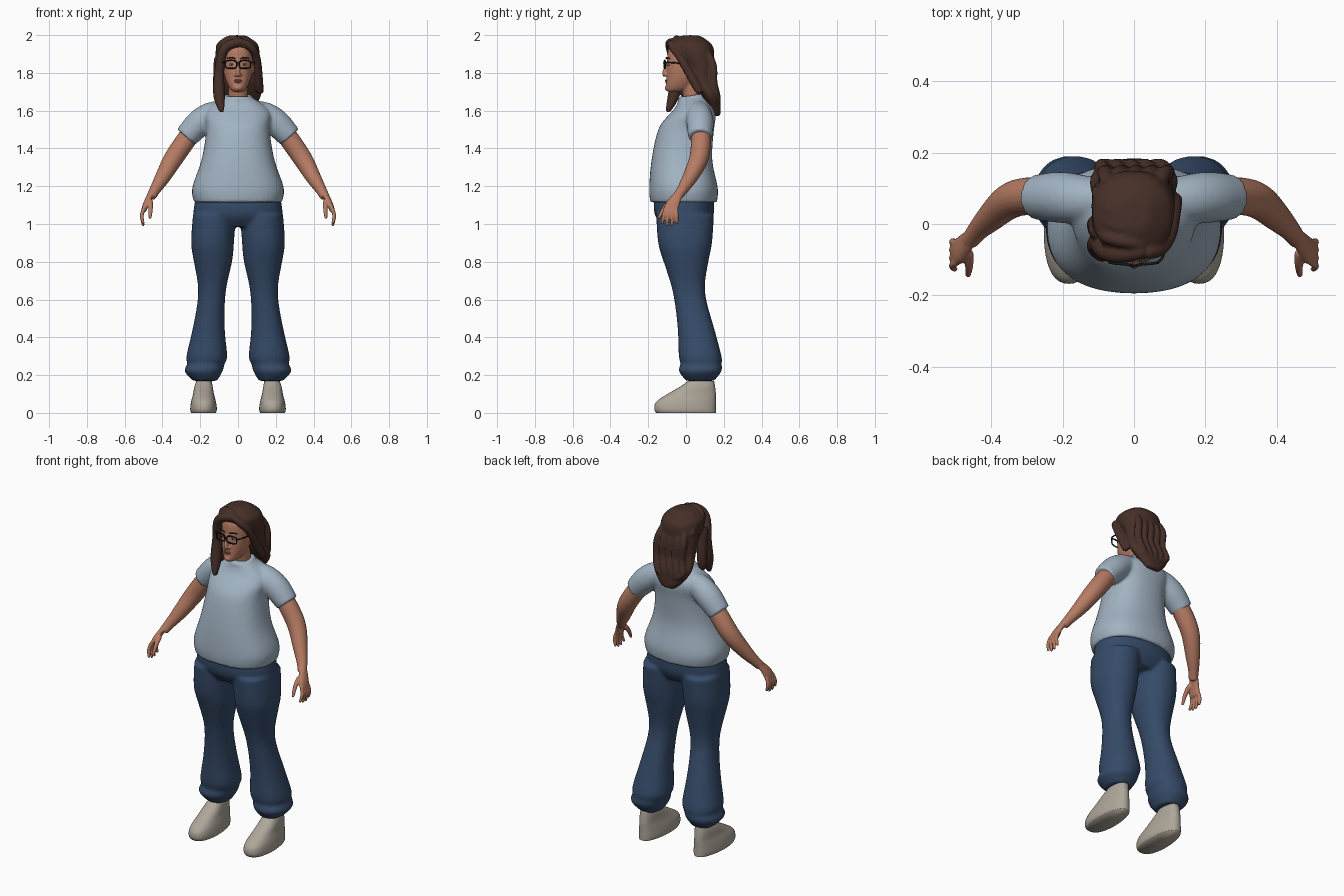
import bpy, bmesh, math
from mathutils import Vector

cube = bpy.data.objects.get("Cube")
if cube:
    bpy.data.objects.remove(cube)


def material(name, red, green, blue):
    mat = bpy.data.materials.new(name)
    mat.use_nodes = True
    mat.diffuse_color = (red, green, blue, 1)
    shader = next(node for node in mat.node_tree.nodes if node.type == 'BSDF_PRINCIPLED')
    shader.inputs["Base Color"].default_value = mat.diffuse_color
    shader.inputs["Roughness"].default_value = .8
    return mat


skin = material("warm_skin", .47, .2, .125)
brown = material("brown_hair", .062, .029, .021)
cloth = material("pale_blue_cloth", .36, .45, .54)
denim = material("navy_denim", .036, .07, .14)
canvas = material("stone_canvas", .42, .38, .32)
black = material("black_frame", .01, .01, .01)
white = material("eye_white", .55, .48, .42)
hazel = material("iris_brown", .05, .02, .01)
rose = material("lip_rose", .36, .12, .09)


def flow(rows, steps=3):
    """Smoothly interpolate a few key rows of numbers."""
    rows = [Vector(row) for row in rows]
    last = len(rows) - 1
    result = []
    for i in range(last):
        start, end = rows[i], rows[i + 1]
        leave = (end - rows[max(i - 1, 0)]) / 2
        arrive = (rows[min(i + 2, last)] - start) / 2
        for step in range(steps):
            t = step / steps
            ease = t * t * (3 - 2 * t)
            result.append(start.lerp(end, ease) + leave * t * (1 - t) ** 2 - arrive * t * t * (1 - t))
    return result + [rows[last]]


def turns(count):
    return [math.tau * i / count for i in range(count)]


def power(value, exponent):
    return math.copysign(abs(value) ** exponent, value)


def loft(rows, exponent=.9):
    """Horizontal rings, each row: height, x min, x max, y front, y back."""
    rings = []
    for z, left, right, front, back in flow(rows):
        middle = Vector(((left + right) / 2, (front + back) / 2, z))
        wide, deep = (right - left) / 2, (back - front) / 2
        rings.append([middle + Vector((wide * power(math.cos(a), exponent),
                                       deep * power(math.sin(a), exponent), 0)) for a in turns(20)])
    return rings


def centred(rows, exponent=.9):
    """Symmetric loft, each row: height, half width, y front, y back."""
    return loft([(z, -half, half, front, back) for z, half, front, back in rows], exponent)


def tube(path):
    """Round rings carried along a path of x, y, z, radius."""
    path = flow(path)
    points = [row.to_3d() for row in path]
    rings, heading = [], None
    for i, row in enumerate(path):
        ahead = points[min(i + 1, len(points) - 1)] - points[max(i - 1, 0)]
        if heading is None:
            turn = ahead.to_track_quat('Z', 'Y')
        else:
            turn = heading.rotation_difference(ahead) @ turn
        heading = ahead
        rings.append([points[i] + turn @ Vector((math.cos(a), math.sin(a), 0)) * row[3]
                      for a in turns(10)])
    return rings


def ball(x, y, z, wide, deep, high):
    rows = []
    for k in range(1, 6):
        angle = math.pi * k / 6
        w, d = wide * math.sin(angle), deep * math.sin(angle)
        rows.append((z - high * math.cos(angle), x - w, x + w, y - d, y + d))
    return loft(rows, 1)


def mirrored(*parts):
    flip = Vector((-1, 1, 1))
    return list(parts) + [[[v * flip for v in ring] for ring in part] for part in parts]


def make(name, mat, parts, voxel=0, crease=0):
    """Skin the rings of every part, then round them and optionally fuse them."""
    bm = bmesh.new()
    layer = bm.edges.layers.float.new("crease_edge")
    for rings in parts:
        loops = [[bm.verts.new(v) for v in ring] for ring in rings]
        for low, high in zip(loops, loops[1:]):
            for i in range(len(low)):
                bm.faces.new((low[i - 1], low[i], high[i], high[i - 1]))
        for end in (loops[0], loops[-1]):
            for edge in bm.faces.new(end).edges:
                edge[layer] = crease
    bmesh.ops.recalc_face_normals(bm, faces=bm.faces)
    for face in bm.faces:
        face.smooth = True
    mesh = bpy.data.meshes.new(name)
    bm.to_mesh(mesh)
    bm.free()
    mesh.materials.append(mat)
    obj = bpy.data.objects.new(name, mesh)
    bpy.context.collection.objects.link(obj)
    obj.modifiers.new("round", 'SUBSURF').levels = 1
    obj.modifiers["round"].render_levels = 1
    if voxel:
        fuse = obj.modifiers.new("fuse", 'REMESH')
        fuse.mode = 'VOXEL'
        fuse.voxel_size = voxel
        fuse.use_smooth_shade = True
        obj.modifiers.new("soften", 'SMOOTH').iterations = 4


# Shirt: torso, sleeves and collar band
torso = centred([(1.115, .235, -.19, .165), (1.14, .243, -.195, .17), (1.2, .245, -.197, .17),
                 (1.34, .195, -.185, .14), (1.5, .17, -.15, .15), (1.57, .18, -.1, .16),
                 (1.62, .155, -.055, .15), (1.675, .068, -.035, .1)], .85)
sleeve = tube([(.09, .07, 1.6, .06), (.15, .07, 1.575, .073),
               (.21, .075, 1.53, .077), (.275, .075, 1.46, .067)])
collar = tube([(.066 * math.cos(a), .03 + .066 * math.sin(a), 1.675 + .012 * math.sin(a), .009)
               for a in turns(12) + [math.tau]])
make("shirt", cloth, [torso, collar] + mirrored(sleeve), voxel=.009, crease=1)

# Trousers: hips and flared legs gathered at the cuffs
hips = centred([(1.15, .225, -.17, .15), (1.05, .24, -.17, .15), (.985, .2, -.12, .11)])
leg = loft([(1.05, .01, .24, -.16, .15), (.9, .02, .25, -.15, .14), (.8, .03, .235, -.12, .12),
            (.64, .065, .21, -.07, .1), (.45, .07, .24, -.045, .15), (.3, .055, .275, -.04, .19),
            (.26, .07, .27, -.03, .19), (.22, .08, .285, -.04, .19), (.17, .11, .24, 0, .15)])
make("trousers", denim, [hips] + mirrored(leg), voxel=.009, crease=1)

# Shoes: broad toe, with the heel narrowed by a taper
shoe = loft([(0, .115, .25, -.16, .16), (.02, .11, .255, -.17, .16), (.06, .115, .25, -.16, .16),
             (.1, .125, .24, -.1, .16), (.14, .13, .235, -.03, .155), (.17, .135, .225, .01, .15)], .8)
for ring in shoe:
    for corner in ring:
        corner.x = .18 + (corner.x - .18) * (1 - max(0, corner.y) * 1.3)
make("shoes", canvas, mirrored(shoe), crease=1)
ankle = tube([(.18, .075, .1, .043), (.18, .07, .25, .045)])
make("ankles", skin, mirrored(ankle))

# Arms, palms, fingers and thumbs
arm = tube([(.2, .08, 1.54, .05), (.26, .08, 1.465, .056), (.34, .07, 1.35, .055),
            (.4, .02, 1.245, .043), (.44, -.02, 1.18, .031), (.462, -.05, 1.14, .027)])
palm = loft([(1.185, .43, .465, -.045, -.005), (1.11, .468, .503, -.11, -.032),
             (1.06, .488, .515, -.115, -.045)])
fingers = []
for k in range(4):
    y = -.106 + .018 * k
    tip = y * 1.5 + .03
    z = .985 + .006 * (k - 1.5) ** 2
    fingers.append(tube([(.495, y, 1.09, .011), (.51, (y + tip) / 2, 1.045, .011), (.5, tip, z, .008)]))
thumb = tube([(.465, -.075, 1.125, .016), (.462, -.115, 1.085, .013), (.466, -.147, 1.025, .008)])
make("arms_and_hands", skin, mirrored(arm, palm, thumb, *fingers), voxel=.0045)

# Head with neck, nose, chin and ears
skull = centred([(1.7, .025, -.1, -.03), (1.72, .047, -.108, .03), (1.78, .072, -.104, .08),
                 (1.86, .081, -.102, .11), (1.93, .074, -.095, .105), (1.965, .05, -.06, .08)])
neck = tube([(0, .05, 1.6, .062), (0, .035, 1.68, .053), (0, .02, 1.77, .055)])
nose = tube([(0, -.094, 1.865, .008), (0, -.115, 1.8, .013), (0, -.11, 1.785, .012)])
chin = ball(0, -.1, 1.72, .022, .014, .014)
nostril = ball(.012, -.105, 1.79, .009, .01, .008)
ear = ball(.082, .005, 1.83, .009, .02, .033)
make("head", skin, [skull, neck, nose, chin] + mirrored(nostril, ear), voxel=.005)

# Face details
make("eyes", white, mirrored(ball(.034, -.089, 1.845, .014, .01, .007)))
make("irises", hazel, mirrored(ball(.034, -.096, 1.845, .006, .005, .006)))
eyebrow = tube([(.014, -.104, 1.874, .004), (.035, -.102, 1.882, .004), (.058, -.085, 1.876, .003)])
make("eyebrows", brown, mirrored(eyebrow))
make("lips", rose, [ball(0, -.104, 1.76, .023, .007, .005), ball(0, -.104, 1.752, .019, .007, .005)])

# Glasses: rounded rims, temples and bridge
rim = tube([(.037 + .03 * power(math.cos(a), .6), -.112 + .004 * math.cos(a),
             1.845 + .021 * power(math.sin(a), .6), .004) for a in turns(16) + [math.tau]])
temple = tube([(.067, -.107, 1.855, .004), (.085, -.08, 1.855, .004), (.088, .03, 1.845, .004)])
bridge = tube([(-.01, -.115, 1.85, .004), (0, -.118, 1.853, .004), (.01, -.115, 1.85, .004)])
make("glasses", black, [bridge] + mirrored(rim, temple))

# Hair: one mass over the crown and down the back
mass = loft([(2, -.05, .04, -.02, .07), (1.96, -.11, .1, -.09, .13), (1.92, -.12, .115, -.08, .15),
             (1.84, -.12, .115, 0, .15), (1.76, -.12, .115, .03, .15), (1.68, -.125, .125, .08, .175),
             (1.61, -.08, .08, .12, .185), (1.57, -.035, .045, .14, .18)])
# Side sweeps from the parting
fringe = tube([(.035, -.075, 1.965, .02), (-.03, -.085, 1.955, .027), (-.08, -.078, 1.915, .027),
               (-.1, -.055, 1.8, .028), (-.1, -.065, 1.68, .034), (-.085, -.1, 1.59, .012)])
under_lock = tube([(-.1, -.02, 1.9, .03), (-.105, 0, 1.7, .03), (-.11, -.01, 1.64, .012)])
sweep = tube([(.03, -.08, 1.965, .02), (.07, -.072, 1.935, .022), (.1, -.03, 1.88, .022),
              (.11, .05, 1.74, .026), (.122, .075, 1.69, .016)])
# Wavy strands behind and arcs over the crown
strands = []
for k in range(-2, 3):
    x = .042 * k
    strands.append(tube([(x / 2, .05, 1.98, .018), (x, .14, 1.86, .021), (x + .01, .145, 1.75, .022),
                         (x - .01, .165, 1.67, .021), (x / 2, .17, 1.585 + .025 * abs(k), .01)]))
for k in range(3):
    y = .04 * k
    strands.append(tube([(.03, y - .06, 1.97, .012), (-.03, y - .05, 1.983, .019),
                         (-.085, y - .03, 1.955, .02), (-.108, y + .02, 1.88, .016)]))
make("hair", brown, [mass, fringe, under_lock, sweep] + strands, voxel=.006)
